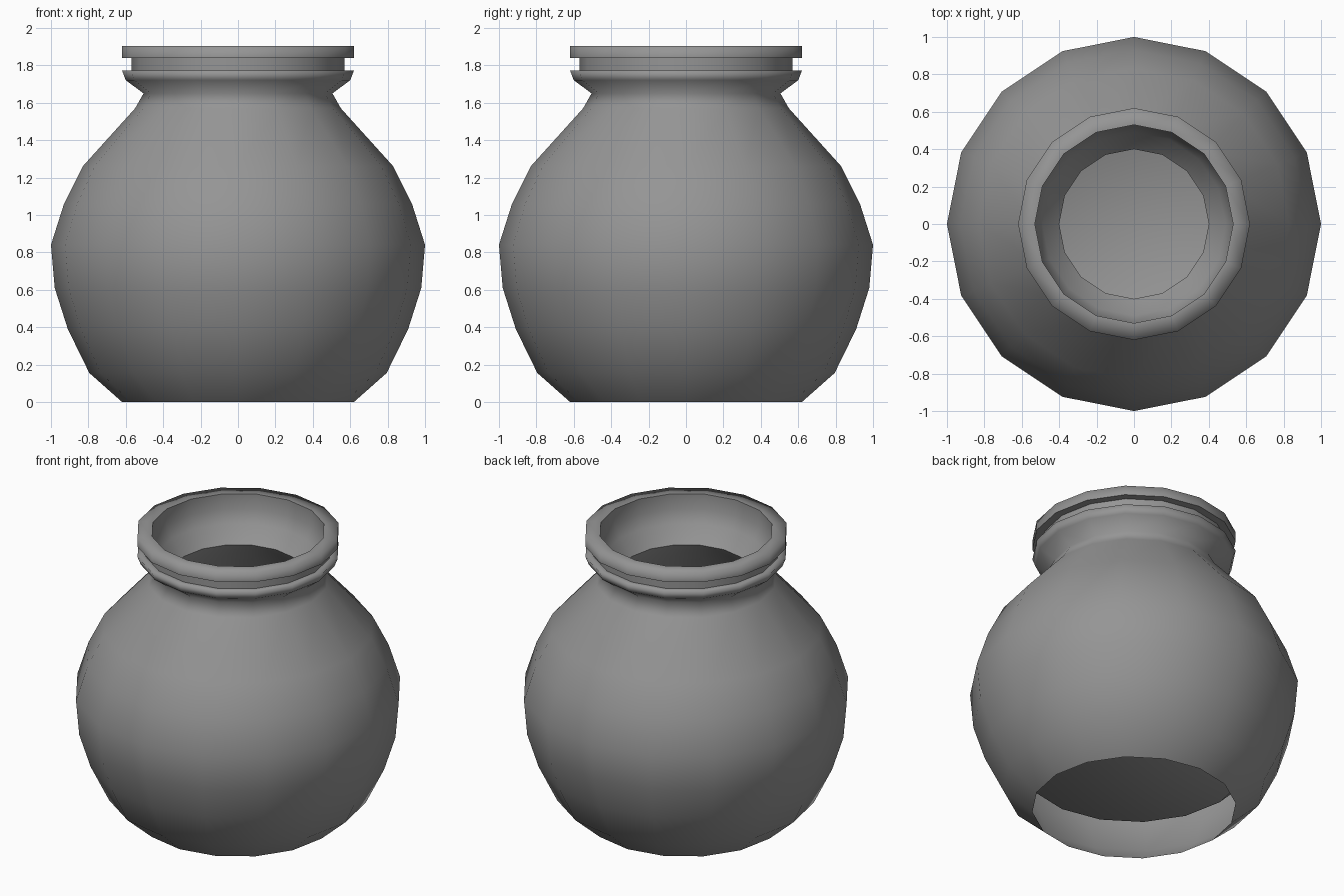
import bpy, bmesh
from math import cos, sin, tau

SIDES = 16
SOFT, CREASE = False, True

cube = bpy.data.objects.get("Cube")
if cube:
    bpy.data.objects.remove(cube)

clay = bpy.data.materials.new("grey clay")
clay.use_nodes = True
GREY = (0.3, 0.3, 0.3, 1)
clay.diffuse_color = GREY
clay.node_tree.nodes["Principled BSDF"].inputs["Base Color"].default_value = GREY


def lathe(name, profile):
    """Turn (radius, height, crease) points around z; cap the last ring only."""
    bm = bmesh.new()
    rings = [[bm.verts.new((r * cos(tau * i / SIDES), r * sin(tau * i / SIDES), z))
              for i in range(SIDES)] for r, z, crease in profile]
    for low, high in zip(rings, rings[1:]):
        for i in range(SIDES):
            j = (i + 1) % SIDES
            bm.faces.new((low[i], low[j], high[j], high[i]))
    bm.faces.new(rings[-1])
    for ring, (r, z, crease) in zip(rings, profile):
        for i in range(SIDES):
            bm.edges.get((ring[i - 1], ring[i])).smooth = not crease
    for face in bm.faces:
        face.smooth = True
    mesh = bpy.data.meshes.new(name)
    bm.to_mesh(mesh)
    bm.free()
    mesh.materials.append(clay)
    obj = bpy.data.objects.new(name, mesh)
    bpy.context.collection.objects.link(obj)
    return obj


# Belly, open at the foot, and pinched neck
belly = [(0.62, 0, SOFT), (0.795, 0.155, SOFT), (0.91, 0.39, SOFT),
         (0.98, 0.61, SOFT), (1.0, 0.84, SOFT), (0.93, 1.06, SOFT),
         (0.83, 1.26, SOFT), (0.55, 1.57, SOFT), (0.505, 1.65, SOFT)]

# Collar, groove and lip
rim = [(0.60, 1.72, SOFT), (0.62, 1.772, SOFT), (0.57, 1.772, CREASE),
       (0.57, 1.84, CREASE), (0.62, 1.84, CREASE), (0.62, 1.903, SOFT),
       (0.53, 1.903, CREASE)]

# Inside of the mouth, throat edge and inner bowl down to its raised floor
bowl = [(0.53, 1.80, SOFT), (0.49, 1.72, SOFT), (0.40, 1.62, CREASE),
        (0.47, 1.51, SOFT), (0.75, 1.20, SOFT), (0.84, 1.02, SOFT),
        (0.90, 0.84, SOFT), (0.88, 0.63, SOFT), (0.82, 0.43, SOFT),
        (0.68, 0.29, SOFT)]

lathe("pot", belly + rim + bowl)
